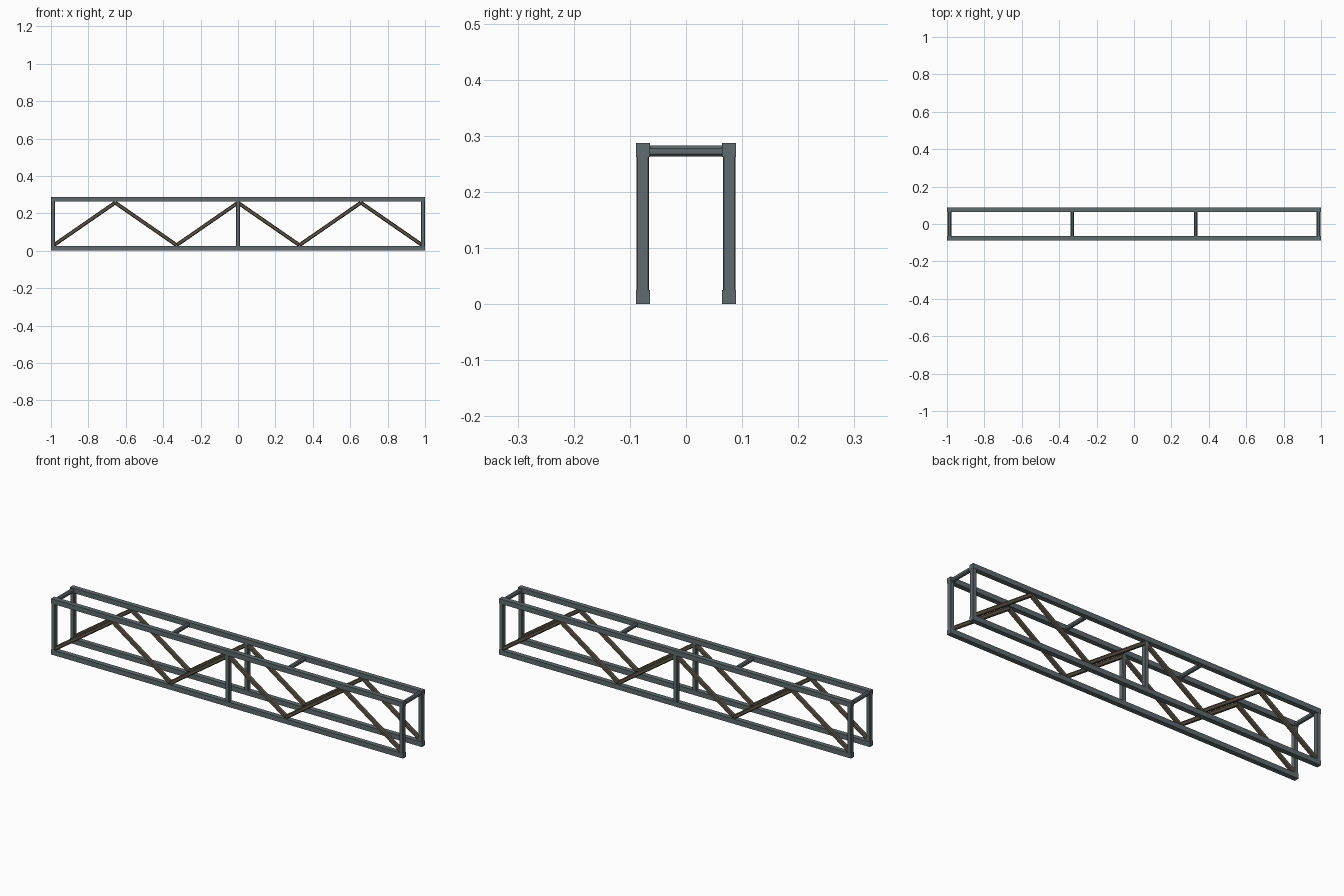
import bpy
from mathutils import Vector

cube = bpy.data.objects.get("Cube")
if cube:
    bpy.data.objects.remove(cube, do_unlink=True)


def material(name, rgb):
    m = bpy.data.materials.new(name)
    m.use_nodes = True
    m.diffuse_color = (*rgb, 1)
    m.node_tree.nodes["Principled BSDF"].inputs["Base Color"].default_value = (*rgb, 1)
    return m


steel = material("blue grey steel", (0.115, 0.145, 0.155))
brown = material("brown steel", (0.115, 0.094, 0.064))


def beam(name, start, end, width, depth, mat, chamfer=0.0):
    """Square bar between two points; width lies across, depth along y for bars in the xz plane."""
    start, end = Vector(start), Vector(end)
    axis = end - start
    bpy.ops.mesh.primitive_cube_add(size=1)
    ob = bpy.context.object
    ob.name = name
    for v in ob.data.vertices:
        v.co = (v.co.x * width, v.co.y * depth, v.co.z * axis.length)
    ob.location = (start + end) / 2
    ob.rotation_mode = 'QUATERNION'
    ob.rotation_quaternion = Vector((0, 0, 1)).rotation_difference(axis)
    ob.data.materials.append(mat)
    if chamfer:
        mod = ob.modifiers.new("chamfer", 'BEVEL')
        mod.width = chamfer
        mod.segments = 1
    return ob


CHORD = 0.025
HEIGHT = 0.287
SIDE = 0.077
LOW, HIGH = 0.03, 0.257

for side, y in (("front", -SIDE), ("back", SIDE)):
    # Long chords
    for level, z in (("bottom", CHORD / 2), ("top", HEIGHT - CHORD / 2)):
        beam(f"{side}_{level}_chord", (-1, y, z), (1, y, z), CHORD, CHORD, steel)

    # Upright posts
    for label, x in (("right", -0.989), ("middle", 0), ("left", 0.989)):
        beam(f"{side}_{label}_post", (x, y, 0.02), (x, y, 0.27), 0.021, 0.023, steel, 0.002)

    # Zigzag bracing
    nodes = [(-0.985 + i * 0.985 / 3, y, HIGH if i % 2 else LOW) for i in range(7)]
    for i, (a, b) in enumerate(zip(nodes, nodes[1:])):
        beam(f"{side}_diagonal_{i + 1}", a, b, 0.02, 0.02, brown, 0.004)

# Cross ties between the two top chords
for i, x in enumerate((-0.987, -0.33, 0.33, 0.987)):
    beam(f"cross_tie_{i + 1}", (x, -SIDE, 0.273), (x, SIDE, 0.273), 0.02, 0.02, steel, 0.005)
